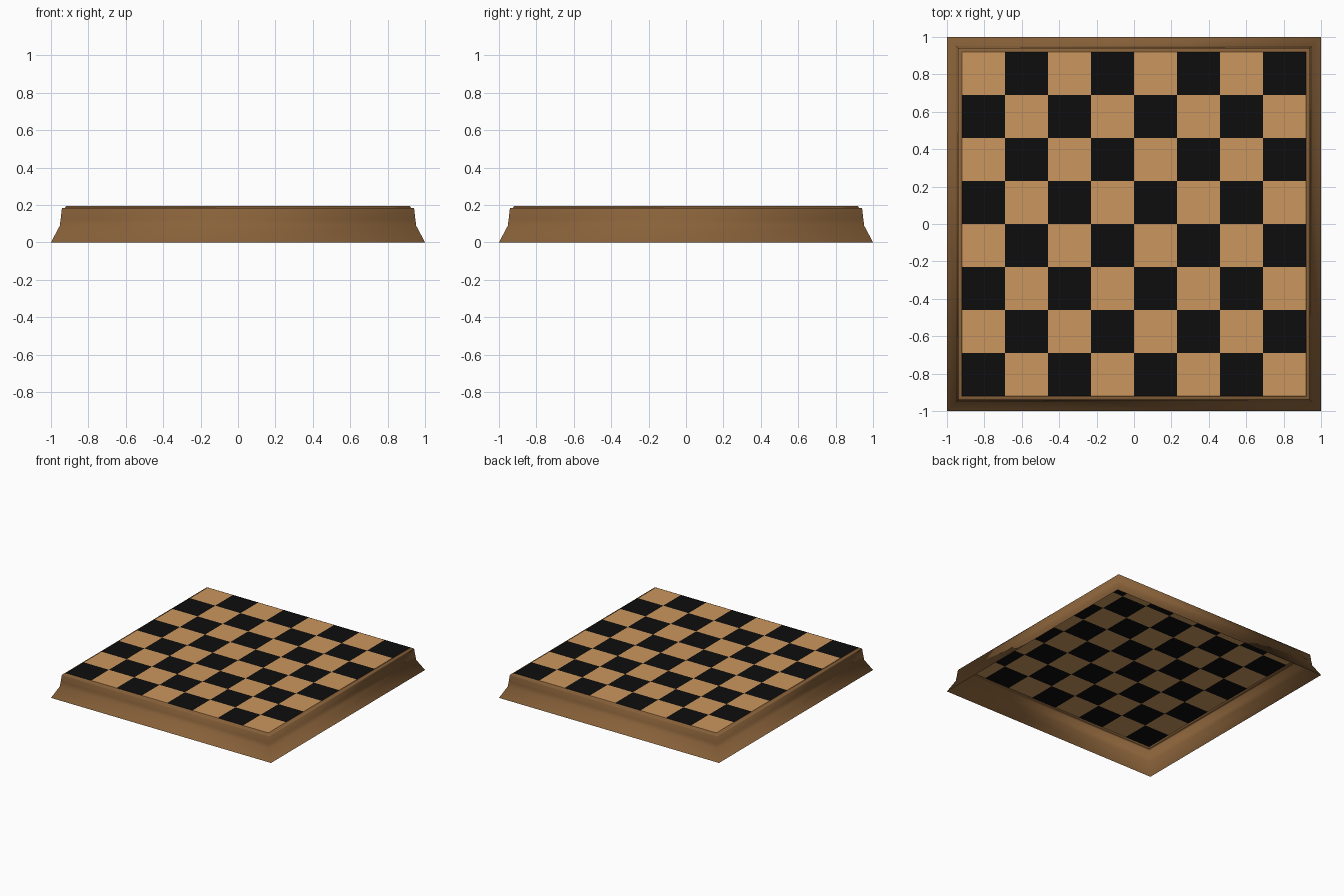
import bpy, bmesh

if "Cube" in bpy.data.objects:
    bpy.data.objects.remove(bpy.data.objects["Cube"])


def material(name, rgb):
    m = bpy.data.materials.new(name)
    m.diffuse_color = (*rgb, 1)
    m.use_nodes = True
    m.node_tree.nodes["Principled BSDF"].inputs["Base Color"].default_value = m.diffuse_color
    return m


frame_wood = material("frame brown", (0.25, 0.122, 0.042))
light_wood = material("light squares", (0.60, 0.31, 0.112))
black = material("black squares", (0.004, 0.004, 0.004))


def finish(bm, name, mats, smooth):
    me = bpy.data.meshes.new(name)
    bm.to_mesh(me)
    bm.free()
    for m in mats:
        me.materials.append(m)
    for p in me.polygons:
        p.use_smooth = smooth
    ob = bpy.data.objects.new(name, me)
    bpy.context.collection.objects.link(ob)
    return ob


# hollow flared frame: square rings following the moulding profile (half width, height)
profile = [(1.0, 0.0), (0.953, 0.088), (0.948, 0.125), (0.942, 0.178),
           (0.94, 0.184), (0.928, 0.184), (0.922, 0.186), (0.92, 0.195)]
bm = bmesh.new()
rings = [[bm.verts.new((sx * r, sy * r, z)) for sx, sy in ((-1, -1), (1, -1), (1, 1), (-1, 1))]
         for r, z in profile]
for a, b in zip(rings, rings[1:]):
    for i in range(4):
        j = (i + 1) % 4
        bm.faces.new((a[i], a[j], b[j], b[i]))
finish(bm, "board_frame", [frame_wood], True)

# 8 x 8 playing surface, alternate squares coloured by row + column
bm = bmesh.new()
N, H, Z = 8, 0.92, 0.195
step = 2 * H / N
grid = [[bm.verts.new((-H + i * step, -H + j * step, Z)) for i in range(N + 1)] for j in range(N + 1)]
for j in range(N):
    for i in range(N):
        f = bm.faces.new((grid[j][i], grid[j][i + 1], grid[j + 1][i + 1], grid[j + 1][i]))
        f.material_index = 1 if (i + j) % 2 == 0 else 0
finish(bm, "playing_surface", [light_wood, black], False)
